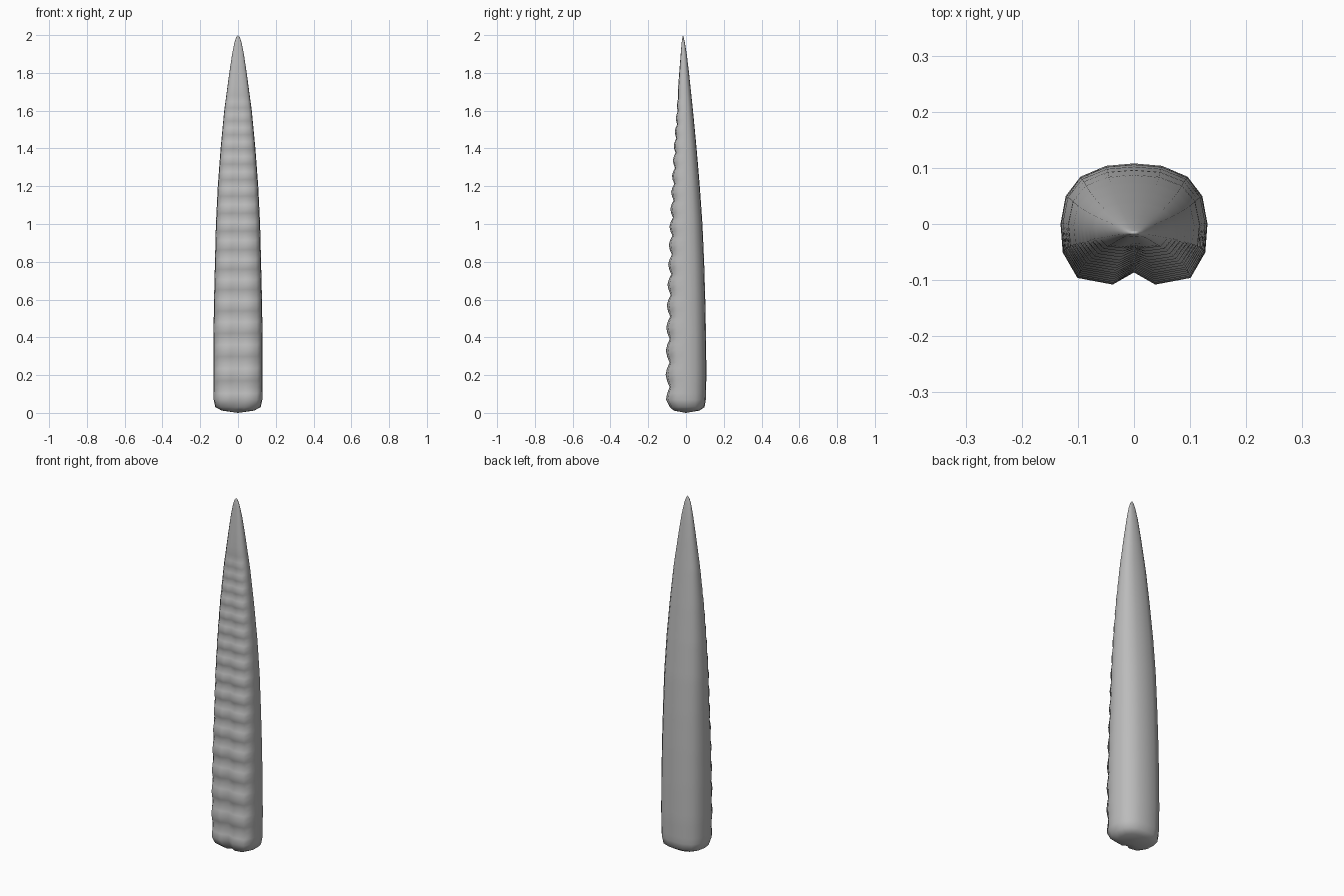
import bpy, bmesh, math

if "Cube" in bpy.data.objects:
    bpy.data.objects.remove(bpy.data.objects["Cube"])

grey = bpy.data.materials.new("tentacle grey")
grey.diffuse_color = (0.5, 0.5, 0.5, 1)
grey.use_nodes = True
grey.node_tree.nodes["Principled BSDF"].inputs["Base Color"].default_value = grey.diffuse_color

# height, half width, front y, back y
PROFILE = [(0.012, 0.085, -0.065, 0.07), (0.03, 0.12, -0.085, 0.098),
           (0.07, 0.129, -0.106, 0.105), (0.2, 0.131, -0.108, 0.108),
           (0.4, 0.13, -0.106, 0.106), (0.6, 0.127, -0.101, 0.102),
           (0.8, 0.122, -0.094, 0.096), (1.0, 0.117, -0.087, 0.087),
           (1.2, 0.107, -0.077, 0.073), (1.4, 0.092, -0.066, 0.056),
           (1.6, 0.073, -0.051, 0.037), (1.8, 0.046, -0.036, 0.016),
           (1.9, 0.031, -0.028, 0.004), (1.96, 0.019, -0.023, -0.006),
           (1.988, 0.010, -0.019, -0.012)]

# half cross-section from front groove to back, in -1..1 units
SECTION = [(0, -0.80), (0.29, -1), (0.77, -0.89), (0.97, -0.47), (1, 0),
           (0.93, 0.46), (0.73, 0.78), (0.38, 0.96), (0, 1)]
DENT = [0.04, 0.19, 0.14, 0.03]  # depth of the gap between suckers


def at(z):
    for a, b in zip(PROFILE, PROFILE[1:]):
        if z <= b[0]:
            t = (z - a[0]) / (b[0] - a[0])
            return [p + (q - p) * t for p, q in zip(a[1:], b[1:])]
    return PROFILE[-1][1:]


# ring heights: four per sucker, suckers shrink toward the tip
rings = [(0.012, 0.0), (0.03, 0.0)]
z, pitch = 0.07, 0.133
while z < 1.66:
    for k in range(4):
        rings.append((z + pitch * k / 4, (0, 0.35, 1, 0.35)[k]))
    z += pitch
    pitch *= 0.957
rings += [(h, 0.0) for h in (1.73, 1.8, 1.85, 1.9, 1.935, 1.96, 1.988) if h > z]

# tentacle body with two rows of suckers
bm = bmesh.new()
loops = []
for z, gap in rings:
    w, front, back = at(z)
    mid, half = (front + back) / 2, (back - front) / 2
    fade = min(1, max(0, (1.85 - z) / 0.3))
    pts = []
    for i, (x, y) in enumerate(SECTION):
        if i == 0:
            y = -0.95 + 0.15 * fade
        if i < len(DENT):
            y += DENT[i] * gap * fade
        pts.append((x * w, mid + y * half, z))
    pts += [(-x, y, zz) for x, y, zz in pts[-2:0:-1]]
    loops.append([bm.verts.new(p) for p in pts])
for a, b in zip(loops, loops[1:]):
    for i in range(len(a)):
        j = (i + 1) % len(a)
        bm.faces.new((a[i], a[j], b[j], b[i]))

# rounded base and tip
for loop, point in ((loops[0], (0, 0, 0)), (loops[-1], (0, -0.016, 2.0))):
    v = bm.verts.new(point)
    for i in range(len(loop)):
        bm.faces.new((loop[i], loop[(i + 1) % len(loop)], v))
bmesh.ops.recalc_face_normals(bm, faces=bm.faces)
for f in bm.faces:
    f.smooth = True

mesh = bpy.data.meshes.new("tentacle")
bm.to_mesh(mesh)
bm.free()
mesh.materials.append(grey)
bpy.context.collection.objects.link(bpy.data.objects.new("tentacle", mesh))
